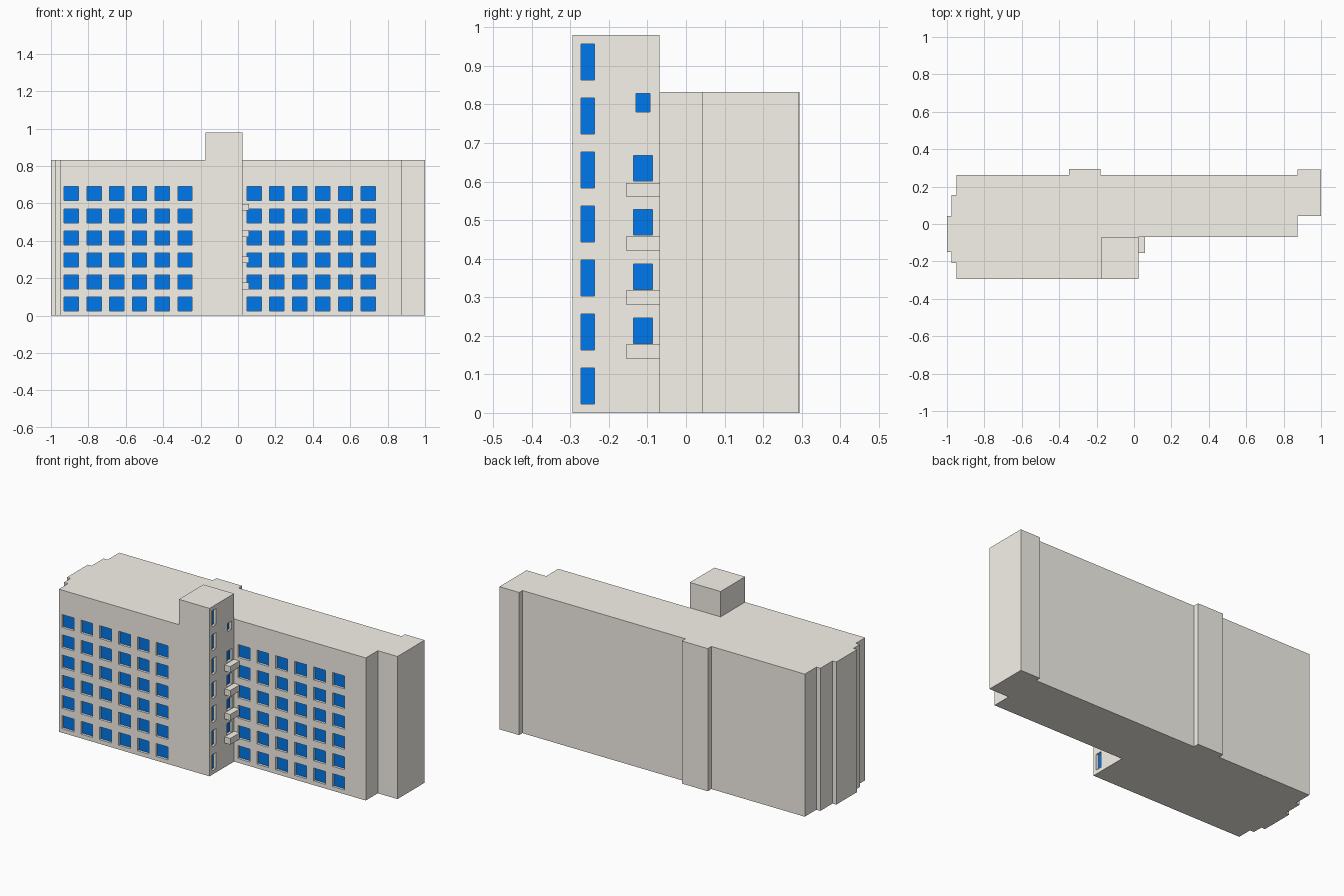
import bpy, bmesh

if "Cube" in bpy.data.objects:
    bpy.data.objects.remove(bpy.data.objects["Cube"])

ROOF, TOWER = 0.832, 0.98
FRONT, REAR_FRONT, SIDE = -0.295, -0.069, 0.023
TX = -0.175
RECESS = 0.016


def material(name, rgb):
    mat = bpy.data.materials.new(name)
    mat.diffuse_color = (*rgb, 1)
    mat.use_nodes = True
    mat.node_tree.nodes["Principled BSDF"].inputs["Base Color"].default_value = mat.diffuse_color
    return mat


stone = material("pale_stone", (0.93, 0.90, 0.83))
blue = material("blue_glass", (0.0, 0.19, 0.84))


def finish(bm, name, mat):
    me = bpy.data.meshes.new(name)
    bm.to_mesh(me)
    bm.free()
    ob = bpy.data.objects.new(name, me)
    bpy.context.collection.objects.link(ob)
    me.materials.append(mat)
    return ob


def add_box(bm, lo, hi):
    vs = bmesh.ops.create_cube(bm, size=1)["verts"]
    for v in vs:
        for i in range(3):
            v.co[i] = hi[i] if v.co[i] > 0 else lo[i]


# Building: stepped footprint, with the tower rising from its inner corner
ring = [(-0.95, FRONT), (TX, FRONT), (SIDE, FRONT), (SIDE, REAR_FRONT),
        (0.873, REAR_FRONT), (0.873, 0.042), (1, 0.042), (1, 0.292),
        (0.873, 0.292), (0.873, 0.262), (-0.18, 0.262), (-0.18, 0.295),
        (-0.347, 0.295), (-0.347, 0.262), (-0.95, 0.262), (-0.95, 0.155),
        (-0.976, 0.155), (-0.976, 0.043), (-1, 0.043), (-1, -0.15),
        (-0.976, -0.15), (-0.976, -0.209), (-0.95, -0.209)]
bm = bmesh.new()
low = [bm.verts.new((x, y, 0)) for x, y in ring]
top = [bm.verts.new((x, y, ROOF)) for x, y in ring]
n = len(ring)
bm.faces.new(low[::-1])
for i in range(n):
    j = (i + 1) % n
    bm.faces.new((low[i], low[j], top[j], top[i]))
inner = bm.verts.new((TX, REAR_FRONT, ROOF))
bm.faces.new(top[:2] + [inner] + top[3:])
base = top[1:4] + [inner]
cap = [bm.verts.new((v.co.x, v.co.y, TOWER)) for v in base]
bm.faces.new(cap)
for i in range(4):
    j = (i + 1) % 4
    bm.faces.new((base[i], base[j], cap[j], cap[i]))
bmesh.ops.dissolve_limit(bm, angle_limit=0.01, verts=bm.verts[:], edges=bm.edges[:])
bmesh.ops.recalc_face_normals(bm, faces=bm.faces[:])
building = finish(bm, "building", stone)

# Windows: (facing axis, wall position, centre across, centre z, width, height)
windows = []
for row in range(6):
    z = 0.062 + row * 0.118
    for col in range(6):
        windows.append(("y", FRONT, -0.891 + col * 0.1215, z, 0.077, 0.075))
        windows.append(("y", REAR_FRONT, 0.086 + col * 0.1222, z, 0.077, 0.075))
for row in range(7):
    windows.append(("x", SIDE, -0.255, 0.07 + row * 0.14, 0.036, 0.093))
for row in range(4):
    windows.append(("x", SIDE, -0.112, 0.213 + row * 0.1405, 0.049, 0.066))
windows.append(("x", SIDE, -0.112, 0.805, 0.036, 0.048))

cut, panes = bmesh.new(), bmesh.new()
for axis, wall, c, z, w, h in windows:
    a, b, z0, z1 = c - w / 2, c + w / 2, z - h / 2, z + h / 2
    if axis == "y":
        add_box(cut, (a, wall - 0.01, z0), (b, wall + RECESS, z1))
        d = wall + RECESS - 0.002
        quad = [(a, d, z0), (b, d, z0), (b, d, z1), (a, d, z1)]
    else:
        add_box(cut, (wall - RECESS, a, z0), (wall + 0.01, b, z1))
        d = wall - RECESS + 0.002
        quad = [(d, a, z0), (d, b, z0), (d, b, z1), (d, a, z1)]
    panes.faces.new([panes.verts.new(p) for p in quad])

# Recesses cut into the walls
cutter = finish(cut, "window_cutter", stone)
cutter.hide_render = True
mod = building.modifiers.new("recesses", "BOOLEAN")
mod.operation, mod.solver, mod.object = "DIFFERENCE", "EXACT", cutter
bpy.context.view_layer.objects.active = building
bpy.ops.object.modifier_apply(modifier=mod.name)
bpy.data.objects.remove(cutter)

# Blue glass
finish(panes, "window_panes", blue)

# Balconies in the corner beside the tower
for i in range(4):
    z = 0.141 + i * 0.14
    bm = bmesh.new()
    add_box(bm, (SIDE, -0.155, z), (0.059, REAR_FRONT, z + 0.036))
    finish(bm, f"balcony_{i + 1}", stone)
